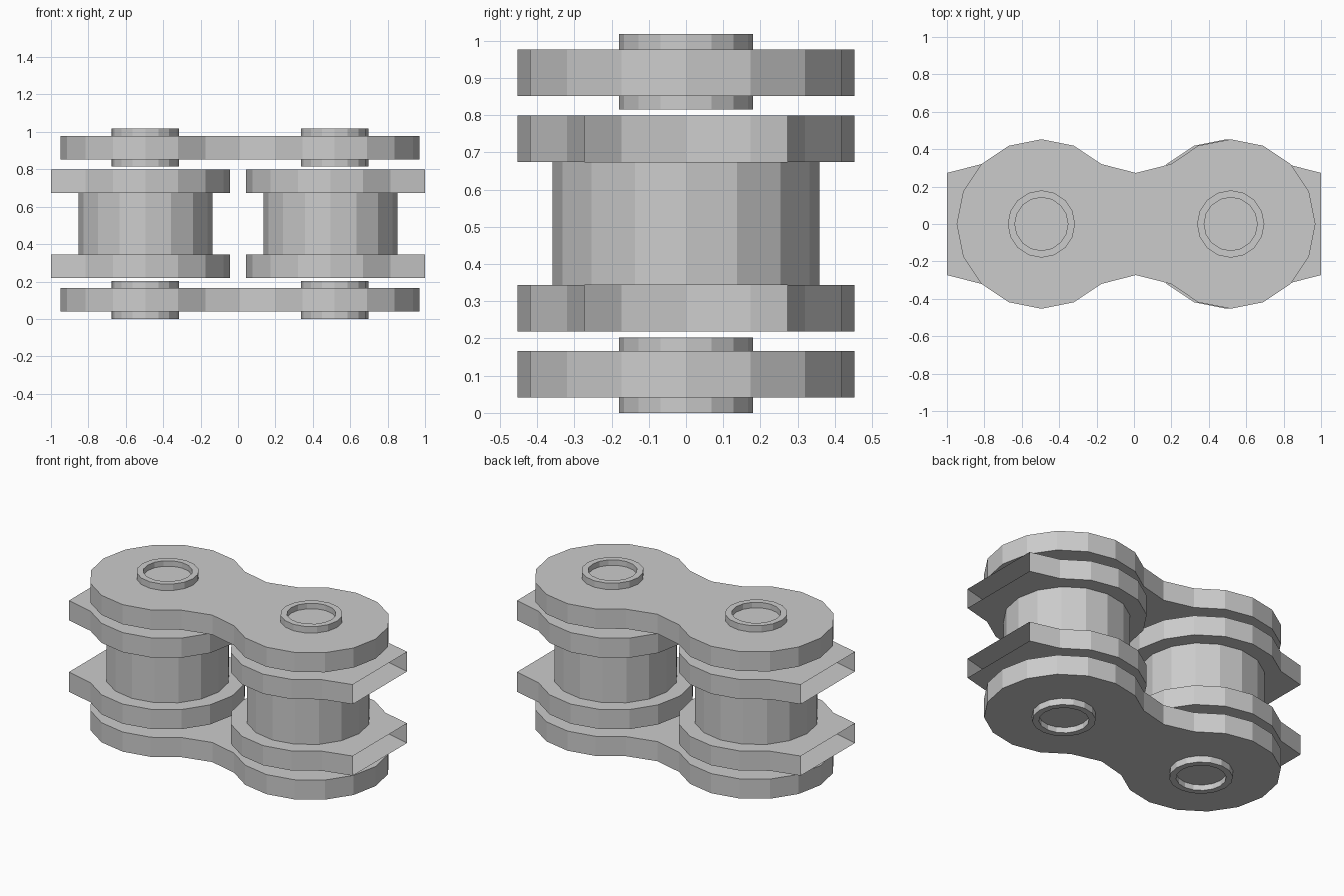
import bpy, bmesh
from math import cos, sin, radians

if "Cube" in bpy.data.objects:
    bpy.data.objects.remove(bpy.data.objects["Cube"])


def arc(cx, r, start, end, step=22.5):
    n = round((end - start) / step)
    return [(cx + r * cos(radians(start + i * step)), r * sin(radians(start + i * step)))
            for i in range(n + 1)]


def finish(name, bm):
    me = bpy.data.meshes.new(name)
    bm.to_mesh(me)
    bm.free()
    ob = bpy.data.objects.new(name, me)
    bpy.context.collection.objects.link(ob)
    return ob


def prism(name, outline, z0, z1, open_sides=()):
    """Extrude a counter-clockwise outline, leaving the listed sides open."""
    bm = bmesh.new()
    lo = [bm.verts.new((x, y, z0)) for x, y in outline]
    hi = [bm.verts.new((x, y, z1)) for x, y in outline]
    bm.faces.new(hi)
    bm.faces.new(lo[::-1])
    n = len(outline)
    for i in range(n):
        if i not in open_sides:
            j = (i + 1) % n
            bm.faces.new((lo[i], lo[j], hi[j], hi[i]))
    return finish(name, bm)


def recessed_pin(name, cx, z0, z1, r=0.18, r_in=0.142, depth=0.035):
    """Lathe-style pin with a shallow round recess in each end."""
    rings = [(r_in, z0 + depth), (r_in, z0), (r, z0),
             (r, z1), (r_in, z1), (r_in, z1 - depth)]
    bm = bmesh.new()
    loops = [[bm.verts.new((x, y, z)) for x, y in arc(cx, rr, 0, 337.5)]
             for rr, z in rings]
    for a, b in zip(loops, loops[1:]):
        for i in range(16):
            j = (i + 1) % 16
            bm.faces.new((a[i], a[j], b[j], b[i]))
    bm.faces.new(loops[0][::-1])
    bm.faces.new(loops[-1])
    return finish(name, bm)


R = 0.453
PIN_X = {"left": -0.495, "right": 0.517}
LEVELS = {"lower": lambda a, b: (a, b), "upper": lambda a, b: (1.018 - b, 1.018 - a)}

# Figure-eight outer plate outline and half-link inner plate outline
outer = (arc(PIN_X["right"], R, -135, 135) + [(0.01, 0.273)]
         + arc(PIN_X["left"], R, 45, 315) + [(0.01, -0.273)])
half = [(1.0, -0.273), (1.0, 0.273)] + arc(0.495, R, 45, 315)

for level, span in LEVELS.items():
    # Outer plates
    prism(level + "_outer_plate", outer, *span(0.041, 0.166))
    for side, px in PIN_X.items():
        # Pins through the outer plates
        recessed_pin(f"{level}_{side}_pin", px, *span(0.0, 0.203))
        # Inner plates, cut open at the outside end
        s = 1 if side == "right" else -1
        prism(f"{level}_{side}_inner_plate", [(s * x, s * y) for x, y in half],
              *span(0.219, 0.344), open_sides=(0,))

# Rollers between the inner plates
for side, s in (("left", -1), ("right", 1)):
    prism(side + "_roller", arc(s * 0.495, 0.359, 0, 337.5), 0.344, 0.674)
